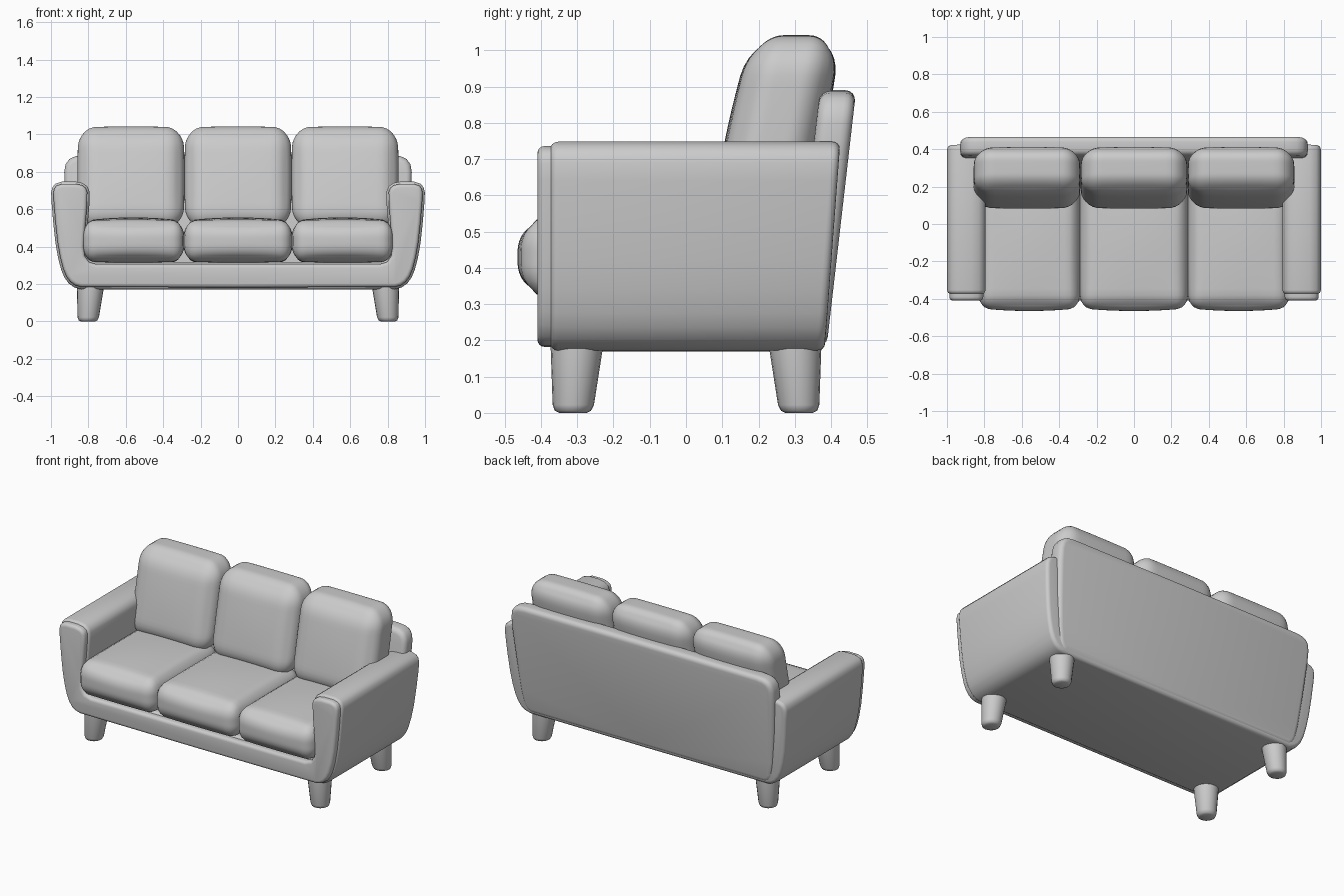
import bpy, bmesh, math
from mathutils import Vector

if "Cube" in bpy.data.objects:
    bpy.data.objects.remove(bpy.data.objects["Cube"])


def finish(bm, name, angle=50):
    bmesh.ops.recalc_face_normals(bm, faces=bm.faces)
    me = bpy.data.meshes.new(name)
    bm.to_mesh(me)
    bm.free()
    ob = bpy.data.objects.new(name, me)
    bpy.context.collection.objects.link(ob)
    bpy.ops.object.select_all(action='DESELECT')
    ob.select_set(True)
    bpy.context.view_layer.objects.active = ob
    bpy.ops.object.shade_smooth_by_angle(angle=math.radians(angle))
    return ob


def mirrored(half):
    """Close a right-half outline by mirroring it across x = 0."""
    return half + [(-x, z) for x, z in reversed(half) if x > 0.001]


def inset(pts, d):
    """Shrink a counter-clockwise outline by d."""
    out = []
    for i, p in enumerate(pts):
        a, b, c = Vector(pts[i - 1]), Vector(p), Vector(pts[(i + 1) % len(pts)])
        t = (b - a).normalized() + (c - b).normalized()
        t.normalize()
        out.append((b.x - t.y * d, b.y + t.x * d))
    return out


def slab(name, pts, front, back, bevel):
    """Extrude an xz outline between front(z) and back(z), with rounded rims."""
    bm = bmesh.new()
    f = [bm.verts.new((x, front(z), z)) for x, z in pts]
    b = [bm.verts.new((x, back(z), z)) for x, z in pts]
    caps = [bm.faces.new(f), bm.faces.new(b[::-1])]
    n = len(pts)
    for i in range(n):
        j = (i + 1) % n
        bm.faces.new((f[i], b[i], b[j], f[j]))
    bmesh.ops.recalc_face_normals(bm, faces=bm.faces)
    rims = {e for c in caps for e in c.edges}
    bmesh.ops.bevel(bm, geom=list(rims), offset=bevel, segments=4,
                    profile=0.5, affect='EDGES')
    return finish(bm, name)


def cushion(name, center, half, radius, bulge, shear=0.0):
    """Rounded box with elliptical corners, puffed faces and a backward lean."""
    bm = bmesh.new()
    bmesh.ops.create_cube(bm, size=2)
    bmesh.ops.subdivide_edges(bm, edges=bm.edges[:], cuts=19, use_grid_fill=True)
    for v in bm.verts:
        u = v.co.copy()
        core = [max(-(h - r), min(h - r, c * h)) for c, h, r in zip(u, half, radius)]
        d = Vector([(c * h - k) / r for c, h, r, k in zip(u, half, radius, core)])
        d.normalize()
        p = Vector([k + a * r for k, a, r in zip(core, d, radius)])
        for ax in range(3):
            o = [u[k] for k in range(3) if k != ax]
            p[ax] += bulge[ax] * u[ax] * (1 - o[0] ** 2) * (1 - o[1] ** 2)
        p.y += shear * p.z
        v.co = p + Vector(center)
    return finish(bm, name, 80)


# U-shaped body: base and both arms in one outline
body_half = [(0, 0.17), (0.84, 0.172), (0.875, 0.182), (0.905, 0.203), (0.928, 0.235),
             (0.945, 0.275), (0.962, 0.34), (0.976, 0.42), (0.988, 0.53), (0.997, 0.64),
             (0.999, 0.69), (0.992, 0.718), (0.975, 0.737), (0.94, 0.748), (0.87, 0.748),
             (0.83, 0.74), (0.805, 0.722), (0.794, 0.695), (0.795, 0.62), (0.805, 0.50),
             (0.812, 0.40), (0.808, 0.355), (0.79, 0.328), (0.755, 0.318), (0, 0.318)]
outline = mirrored(body_half)
slab("body", outline, lambda z: -0.375, lambda z: 0.425 - (0.74 - z) * 0.075, 0.022)
slab("front_trim", inset(outline, 0.012), lambda z: -0.41, lambda z: -0.33, 0.02)

# Leaning back panel
panel_half = [(0, 0.18), (0.83, 0.18), (0.86, 0.195), (0.88, 0.23), (0.895, 0.32),
              (0.912, 0.50), (0.928, 0.72), (0.929, 0.80), (0.922, 0.84), (0.902, 0.868),
              (0.87, 0.883), (0.82, 0.888), (0, 0.89)]
panel_back = lambda z: 0.467 - (0.87 - z) * 0.115
slab("back_panel", mirrored(panel_half), lambda z: panel_back(z) - 0.10, panel_back, 0.03)

# Three seat cushions and three back cushions
for side, x in (("left", -0.56), ("middle", 0), ("right", 0.56)):
    w = 0.288 if x == 0 else 0.27
    cushion("seat_cushion_" + side, (x, -0.105, 0.43), (w, 0.345, 0.108),
            (0.06, 0.065, 0.088), (0.003, 0.015, 0.018))
    xb = x * 1.022
    cushion("back_cushion_" + side, (xb, 0.247, 0.77), (0.281, 0.122, 0.268),
            (0.095, 0.085, 0.11), (0.005, 0.014, 0.004), 0.21)

# Four tapered legs, leaning outwards
for fb, sy, y0, y1 in (("front", -1, -0.312, -0.30), ("back", 1, 0.312, 0.30)):
    for lr, sx in (("left", -1), ("right", 1)):
        bm = bmesh.new()
        rings = []
        for z, r, t in ((0, 0.038, 0), (0.006, 0.05, 0), (0.022, 0.057, 0.1), (0.20, 0.074, 1)):
            cx, cy = sx * (0.802 - 0.014 * t), y0 + (y1 - y0) * t
            rings.append([bm.verts.new((cx + r * math.cos(a * math.tau / 20),
                                        cy + r * math.sin(a * math.tau / 20), z))
                          for a in range(20)])
        for lo, hi in zip(rings, rings[1:]):
            for i in range(20):
                j = (i + 1) % 20
                bm.faces.new((lo[i], lo[j], hi[j], hi[i]))
        bm.faces.new(rings[0][::-1])
        bm.faces.new(rings[-1])
        finish(bm, f"{fb}_leg_{lr}")
